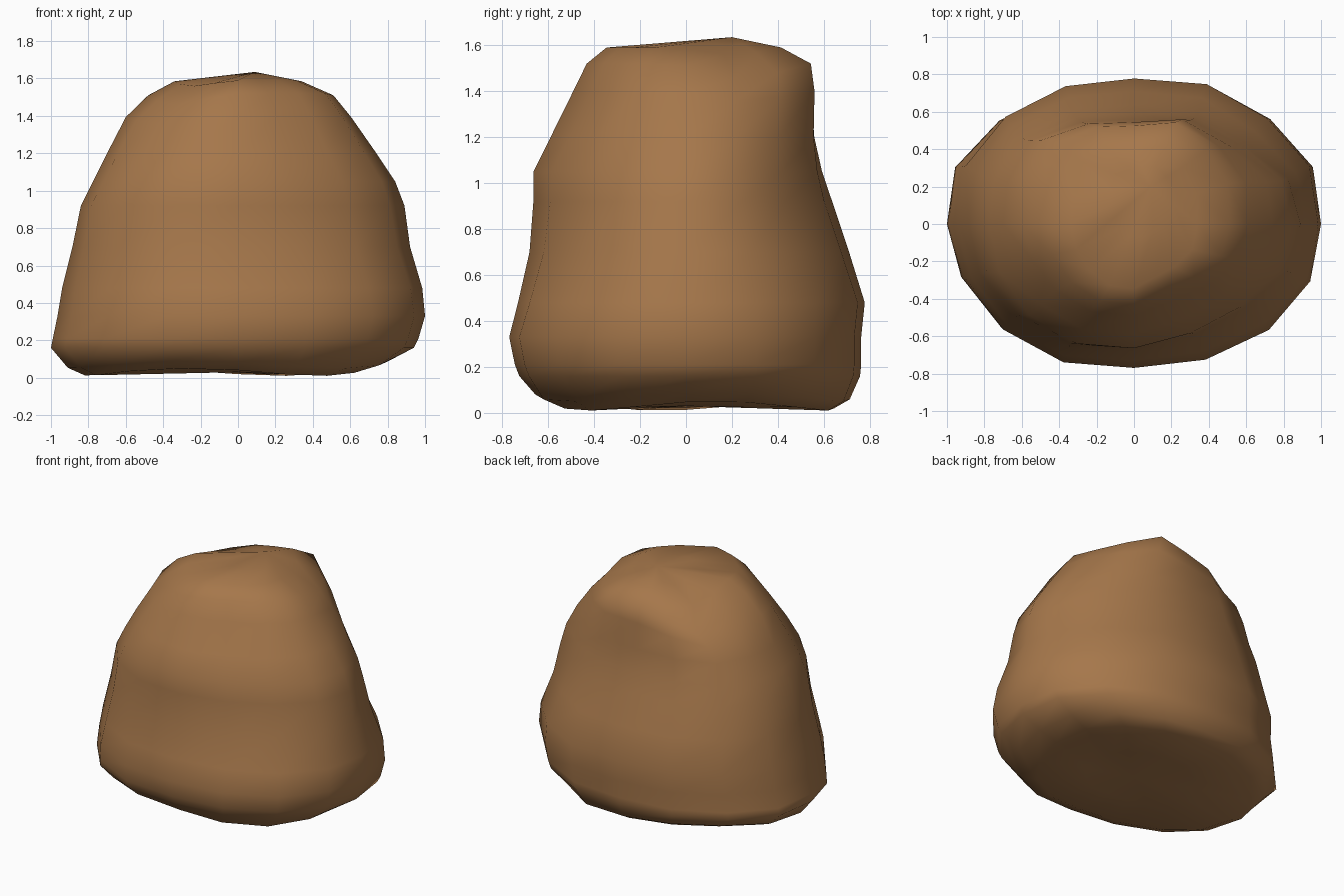
import bpy, bmesh, math

if "Cube" in bpy.data.objects:
    bpy.data.objects.remove(bpy.data.objects["Cube"])

SEG = 16
# Outline factors every 22.5 degrees, starting at +x: broad base, angular crown
BASE = [1, 1.035, 1.03, 1.03, .99, 1.01, 1.02, 1.035, 1, 1, 1.02, 1.02, .98, 1, 1.02, 1.02]
CROWN = [1, 1.07, 1.07, 1.12, 1, 1.07, 1.18, 1.05, 1, .98, .98, .99, .96, .86, .9, .99]
# Hollows and swellings around the waist
WAIST = [0, -.05, -.09, -.05, 0, 0, -.02, 0, 0, .02, .03, .03, .02, .01, -.03, -.02]
# How far the crown edge is worn down at each angle
WORN = [.01, .06, .04, 0, .03, .08, .15, .1, .01, .04, .06, .03, 0, 0, 0, 0]
# Height, left, right, front, back, blend from base to crown outline
LEVELS = [
    (.03, .82, .66, .57, .65, 0), (.07, .91, .80, .67, .72, 0),
    (.16, 1.0, .94, .74, .765, 0), (.21, .99, .965, .76, .77, 0),
    (.33, .965, 1.0, .785, .77, 0),
    (.48, .94, .985, .745, .785, .1), (.70, .885, .92, .69, .715, .25),
    (.92, .84, .89, .67, .64, .4), (1.05, .775, .84, .675, .595, .5),
    (1.20, .70, .74, .605, .56, .7), (1.40, .60, .605, .51, .545, .9),
    (1.52, .48, .51, .45, .525, 1), (1.59, .34, .34, .36, .40, 1),
]

bm = bmesh.new()
rings = []
for z, left, right, front, back, t in LEVELS:
    ring = []
    waist = max(0, 1 - abs(z - .9) / .5)
    for i in range(SEG):
        a = 2 * math.pi * i / SEG
        r = BASE[i] * (1 - t) + CROWN[i] * t + WAIST[i] * waist
        c, s = math.cos(a) * r, math.sin(a) * r
        x = c * (right if c > 0 else left)
        y = s * (back if s > 0 else front)
        # uneven underside and worn crown edge
        dz = .02 * math.sin(3 * a + 1) if z < .1 else 0
        dz -= WORN[i] * max(0, min(1, (z - 1.2) / .3)) * (.5 if z > 1.55 else 1)
        ring.append(bm.verts.new((x, y, z + dz)))
    rings.append(ring)

# Side walls
for lo, hi in zip(rings, rings[1:]):
    for i in range(SEG):
        j = (i + 1) % SEG
        bm.faces.new((lo[i], lo[j], hi[j], hi[i]))


# Top and bottom caps, each with an inner ring and a centre point
def cap(ring, centre, flip):
    cv = bm.verts.new(centre)
    mid = [bm.verts.new(v.co.lerp(cv.co, .5)) for v in ring]
    for i in range(SEG):
        j = (i + 1) % SEG
        for f in ((ring[i], ring[j], mid[j], mid[i]), (mid[i], mid[j], cv)):
            bm.faces.new(f[::-1] if flip else f)


cap(rings[-1], (.09, .2, 1.635), False)
cap(rings[0], (0, 0, .03), True)

mesh = bpy.data.meshes.new("boulder")
bm.to_mesh(mesh)
bm.free()
boulder = bpy.data.objects.new("boulder", mesh)
bpy.context.collection.objects.link(boulder)

# Soft worn surface
for p in mesh.polygons:
    p.use_smooth = True

mat = bpy.data.materials.new("brown stone")
mat.diffuse_color = (.38, .185, .07, 1)
mat.use_nodes = True
mat.node_tree.nodes["Principled BSDF"].inputs["Base Color"].default_value = mat.diffuse_color
mesh.materials.append(mat)
